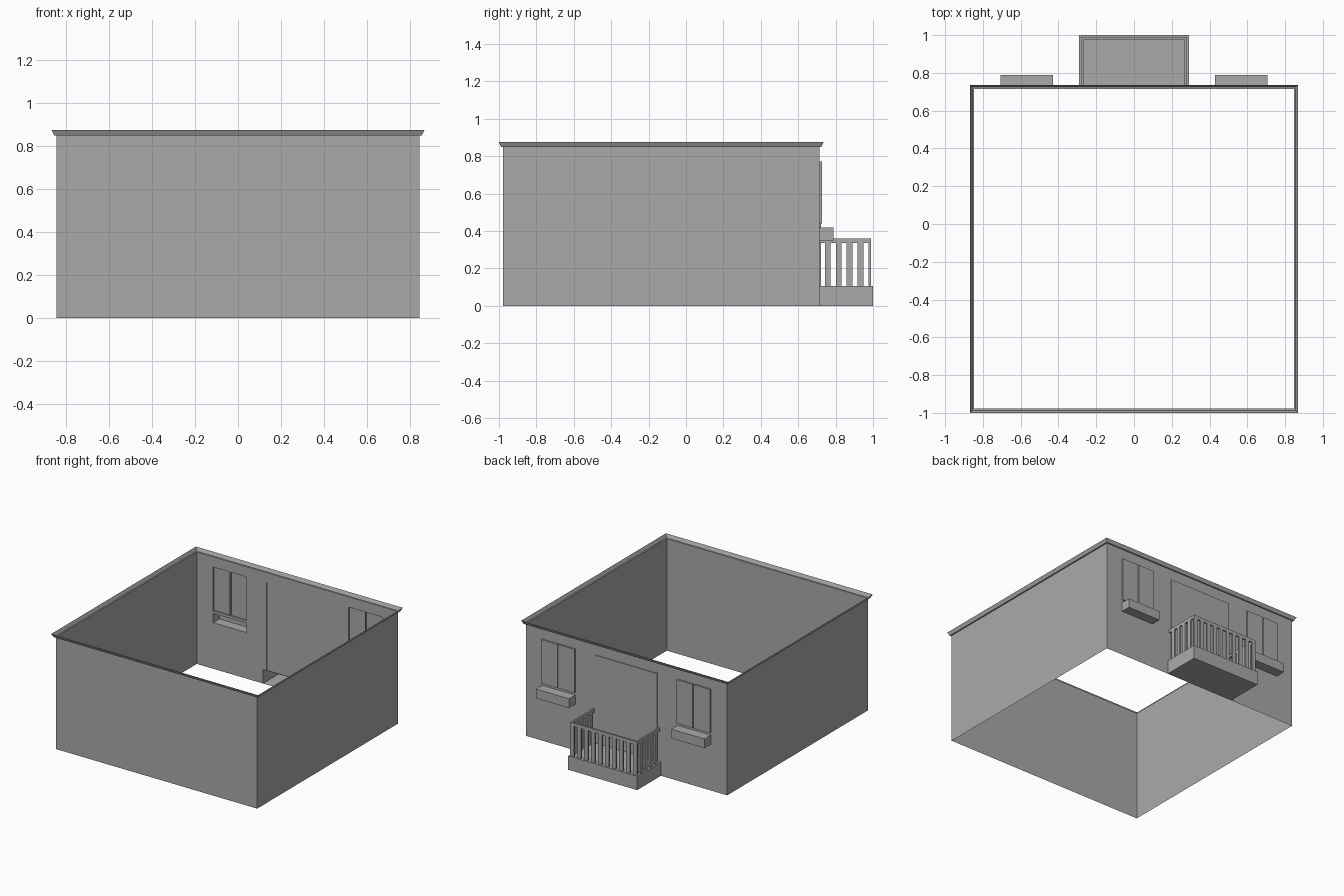
import bpy
import bmesh

cube = bpy.data.objects.get("Cube")
if cube:
    bpy.data.objects.remove(cube, do_unlink=True)

grey = bpy.data.materials.new("plain grey")
grey.use_nodes = True
grey.diffuse_color = (0.4, 0.4, 0.4, 1)
grey.node_tree.nodes["Principled BSDF"].inputs["Base Color"].default_value = (0.4, 0.4, 0.4, 1)

HALF = 0.846          # half width of the square shell
MID = -0.132          # shell centre in y
BACK = MID + HALF     # plane of the balcony wall
WALL_TOP = 0.85


def finish(name, bm):
    bmesh.ops.remove_doubles(bm, verts=bm.verts, dist=0.0001)
    mesh = bpy.data.meshes.new(name)
    bm.to_mesh(mesh)
    bm.free()
    mesh.materials.append(grey)
    obj = bpy.data.objects.new(name, mesh)
    bpy.context.collection.objects.link(obj)
    return obj


def quad(bm, *points):
    return bm.faces.new([bm.verts.new(p) for p in points])


def box(bm, x0, x1, y0, y1, z0, z1, open_front=False):
    """Box with outward faces; open_front leaves out the face at y0."""
    made = bmesh.ops.create_cube(bm, size=1)["verts"]
    for v in made:
        v.co.x = x1 if v.co.x > 0 else x0
        v.co.y = y1 if v.co.y > 0 else y0
        v.co.z = z1 if v.co.z > 0 else z0
    if open_front:
        faces = {f for v in made for f in v.link_faces}
        hidden = [f for f in faces if all(abs(v.co.y - y0) < 1e-5 for v in f.verts)]
        bmesh.ops.delete(bm, geom=hidden, context="FACES_ONLY")


# Hollow projections of the back wall: x0, x1, z0, z1, depth
pockets = {
    "balcony_base": (-0.29, 0.29, 0, 0.105, 1 - BACK),
    "door": (-0.26, 0.26, 0.105, 0.77, 0.007),
}
for side, s in (("left", 1), ("right", -1)):
    for part, a, b, z0, z1, depth in (
        ("inner_pane", 0.43, 0.565, 0.44, 0.772, 0.012),
        ("outer_pane", 0.573, 0.708, 0.44, 0.772, 0.012),
        ("planter", 0.43, 0.708, 0.35, 0.42, 0.075),
    ):
        x0, x1 = sorted((s * a, s * b))
        pockets[f"{side}_{part}"] = (x0, x1, z0, z1, depth)

for name, (x0, x1, z0, z1, depth) in pockets.items():
    bm = bmesh.new()
    box(bm, x0, x1, BACK, BACK + depth, z0, z1, open_front=True)
    finish(name, bm)

# Back wall, left open behind each projection
bm = bmesh.new()
xs = sorted({-HALF, HALF} | {x for p in pockets.values() for x in p[:2]})
zs = sorted({0, WALL_TOP} | {z for p in pockets.values() for z in p[2:4]})
for x0, x1 in zip(xs, xs[1:]):
    for z0, z1 in zip(zs, zs[1:]):
        cx, cz = (x0 + x1) / 2, (z0 + z1) / 2
        if not any(p[0] < cx < p[1] and p[2] < cz < p[3] for p in pockets.values()):
            quad(bm, (x1, BACK, z0), (x0, BACK, z0), (x0, BACK, z1), (x1, BACK, z1))
finish("back_wall", bm)


def ring(half):
    return [(sx * half, MID + sy * half) for sx, sy in ((1, 1), (-1, 1), (-1, -1), (1, -1))]


def band(bm, lower, upper, first=0):
    """Square band between two (half width, height) levels."""
    a, b = ring(lower[0]), ring(upper[0])
    for i in range(first, 4):
        j = (i + 1) % 4
        quad(bm, (*a[j], lower[1]), (*a[i], lower[1]), (*b[i], upper[1]), (*b[j], upper[1])).normal_flip()


# Three plain walls
bm = bmesh.new()
band(bm, (HALF, 0), (HALF, WALL_TOP), first=1)
finish("side_and_front_walls", bm)

# Flared cornice with a narrow ledge below
bm = bmesh.new()
levels = [(HALF, WALL_TOP), (0.856, WALL_TOP), (0.869, 0.876)]
for lower, upper in zip(levels, levels[1:]):
    band(bm, lower, upper)
finish("cornice", bm)

# Balcony railing
RAIL_X, RAIL_Y, THICK, WIDE = 0.28, 0.989, 0.013, 0.031
FLOOR, RAIL_LOW, RAIL_TOP = 0.105, 0.335, 0.36
bm = bmesh.new()
box(bm, -RAIL_X, RAIL_X, RAIL_Y - THICK, RAIL_Y, RAIL_LOW, RAIL_TOP)
for s in (-1, 1):
    x0, x1 = sorted((s * RAIL_X, s * (RAIL_X - THICK)))
    box(bm, x0, x1, BACK, RAIL_Y - THICK, RAIL_LOW, RAIL_TOP)
finish("handrail", bm)

bm = bmesh.new()
count = 10
step = (2 * RAIL_X - WIDE) / (count - 1)
for i in range(count):
    x = -RAIL_X + i * step
    box(bm, x, x + WIDE, RAIL_Y - THICK, RAIL_Y, FLOOR, RAIL_LOW)
for s in (-1, 1):
    x0, x1 = sorted((s * RAIL_X, s * (RAIL_X - THICK)))
    for i in range(4):
        y = 0.742 + i * 0.0587
        box(bm, x0, x1, y, y + WIDE, FLOOR, RAIL_LOW)
finish("balusters", bm)
